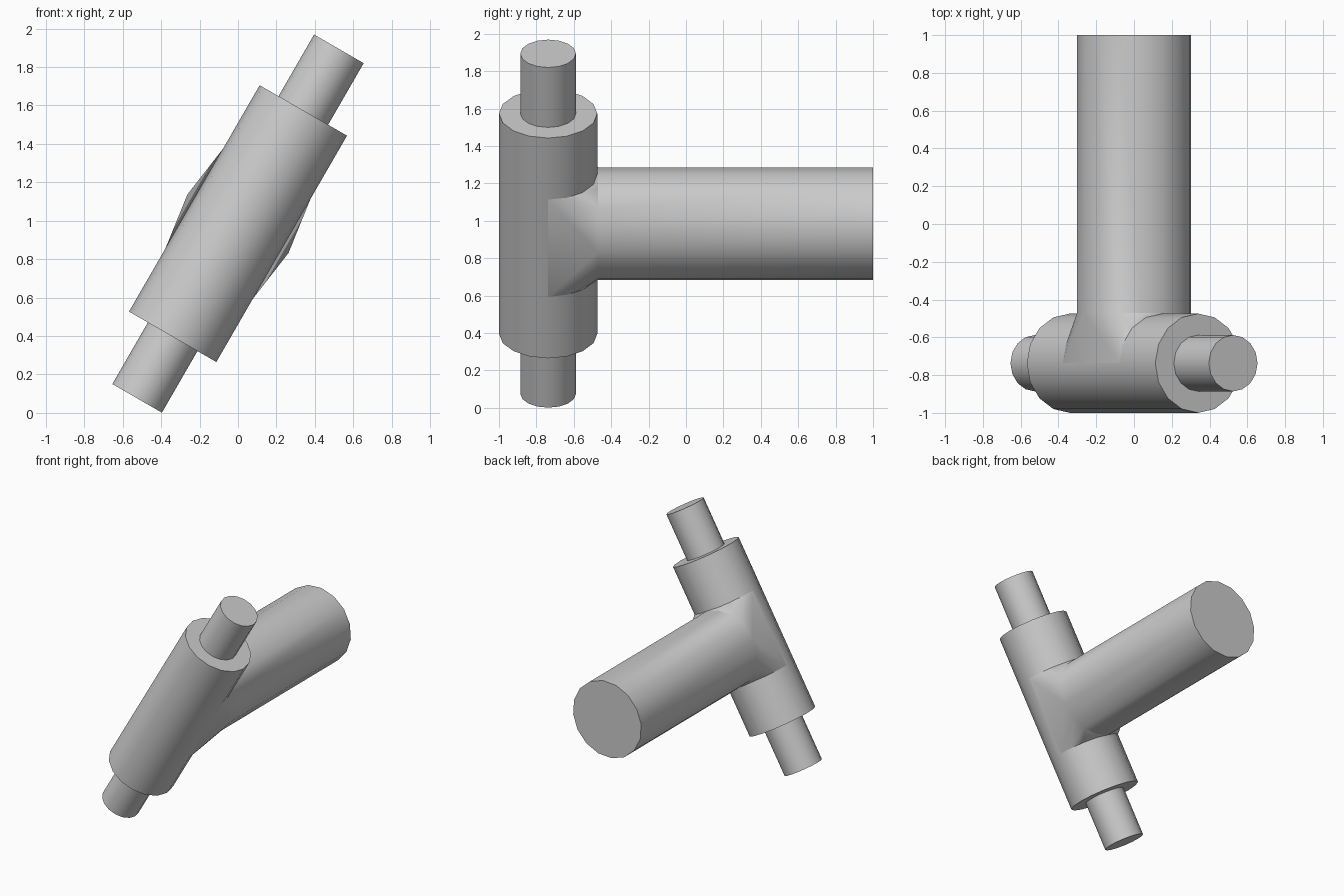
import bpy, bmesh
from math import pi, cos, sin, radians
from mathutils import Vector

if "Cube" in bpy.data.objects:
    bpy.data.objects.remove(bpy.data.objects["Cube"])

N = 16                      # sides of every round part
TILT = radians(30)          # lean of the main shaft
CENTRE = Vector((0, -0.737, 0.985))
R_BODY, R_ROD, R_PIPE = 0.2625, 0.149, 0.304
NECK = 0.30                 # half length of the neck on the body
Y0, Y1 = -0.47, 1.0         # start and end of the side pipe


def finish(bm, name):
    bmesh.ops.recalc_face_normals(bm, faces=bm.faces[:])
    me = bpy.data.meshes.new(name)
    bm.to_mesh(me)
    bm.free()
    ob = bpy.data.objects.new(name, me)
    bpy.context.collection.objects.link(ob)
    ob.location = CENTRE
    ob.rotation_euler = (0, TILT, 0)
    bpy.ops.object.select_all(action='DESELECT')
    ob.select_set(True)
    bpy.context.view_layer.objects.active = ob
    bpy.ops.object.shade_smooth_by_angle(angle=radians(30))
    return ob


def shaft(name, radius, half, inner=None):
    # closed cylinder along the tilted axis; end rings stay open around the rod
    bm = bmesh.new()
    profile = [(radius, -half), (radius, half)]
    if inner:
        profile = [(inner, -half)] + profile + [(inner, half)]
    rings = [[bm.verts.new((r * cos(2 * pi * i / N), r * sin(2 * pi * i / N), z))
              for i in range(N)] for r, z in profile]
    for a, b in zip(rings, rings[1:]):
        for i in range(N):
            j = (i + 1) % N
            bm.faces.new((a[i], a[j], b[j], b[i]))
    if not inner:
        bm.faces.new(rings[0])
        bm.faces.new(rings[-1])
    return finish(bm, name)


# Main body and the thin rod running through it
shaft("body_cylinder", R_BODY, 0.68, R_ROD)
shaft("through_rod", R_ROD, 1.05)

# Side pipe with a neck that spreads onto the back half of the body
bm = bmesh.new()
arcs = [bm.verts.new((R_BODY * cos(2 * pi * i / N), R_BODY * sin(2 * pi * i / N), s * NECK))
        for s in (-1, 1) for i in range(N // 2 + 1)]


def pipe_ring(y):
    return [bm.verts.new((R_PIPE * cos(2 * pi * i / N), y - CENTRE.y,
                          R_PIPE * sin(2 * pi * i / N))) for i in range(N)]


start = pipe_ring(Y0)
bmesh.ops.convex_hull(bm, input=arcs + start)
hidden = [f for f in bm.faces
          if all(v in arcs for v in f.verts) or all(v in start for v in f.verts)]
bmesh.ops.delete(bm, geom=hidden, context='FACES_ONLY')
end = pipe_ring(Y1)
for i in range(N):
    j = (i + 1) % N
    bm.faces.new((start[i], start[j], end[j], end[i]))
bm.faces.new(end)
bmesh.ops.delete(bm, geom=[e for e in bm.edges if not e.link_faces], context='EDGES')
bmesh.ops.delete(bm, geom=[v for v in bm.verts if not v.link_faces], context='VERTS')
finish(bm, "side_pipe")
